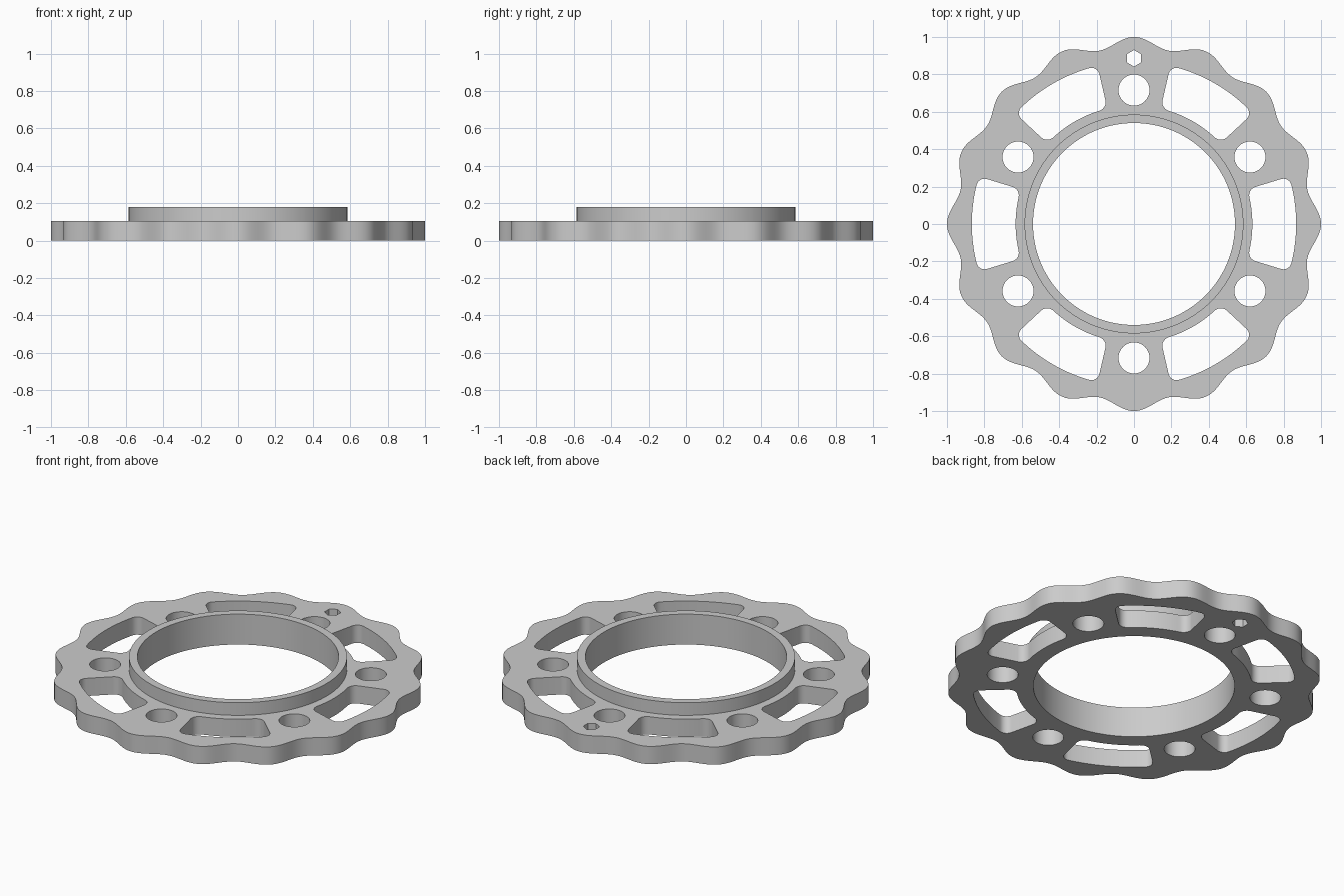
import bpy
import bmesh
from math import sin, cos, pi, radians

cube = bpy.data.objects.get("Cube")
if cube:
    bpy.data.objects.remove(cube, do_unlink=True)

PLATE_TOP, COLLAR_TOP = 0.105, 0.18
COLLAR_OUT, COLLAR_IN = 0.585, 0.54
LOBES = 16


def polar(r, a):
    return (r * cos(a), r * sin(a))


def circle(r, n, centre=(0, 0), start=0.0):
    return [(centre[0] + r * cos(start + 2 * pi * i / n),
             centre[1] + r * sin(start + 2 * pi * i / n)) for i in range(n)]


def scalloped_rim(n=384):
    angles = [2 * pi * i / n for i in range(n)]
    return [polar(0.9725 + 0.0275 * cos(LOBES * a), a) for a in angles]


def rounded_slot(mid, half=radians(17), r_in=0.633, r_out=0.867, c=0.045):
    """Ring-segment window with radial sides and rounded corners."""
    pts = []
    corners = [(1, r_out, 0), (-1, r_out, 1), (-1, r_in, 2), (1, r_in, 3)]
    for side, r_edge, quarter in corners:
        r_mid = r_edge - c if r_edge == r_out else r_edge + c
        a_mid = side * (half - c / r_edge)
        for i in range(7):
            t = (quarter + i / 6) * pi / 2
            pts.append(polar(r_mid + c * sin(t), mid + a_mid + c * cos(t) / r_edge))
        # long arcs between the corners
        if quarter in (0, 2):
            for i in range(1, 16):
                pts.append(polar(r_edge, mid + a_mid * (1 - i / 8)))
    return pts


def add_loop(bm, pts):
    verts = [bm.verts.new((x, y, 0)) for x, y in pts]
    edges = [bm.edges.new((v, verts[i - 1])) for i, v in enumerate(verts)]
    return verts, edges


def raise_faces(bm, faces, height):
    result = bmesh.ops.extrude_face_region(bm, geom=faces)["geom"]
    for v in result:
        if isinstance(v, bmesh.types.BMVert):
            v.co.z += height
    return [f for f in result if isinstance(f, bmesh.types.BMFace)]


bm = bmesh.new()

# Outline, windows, bolt holes and hexagonal hole of the plate
outlines = [scalloped_rim()]
for k in range(6):
    outlines.append(rounded_slot(k * pi / 3))
    outlines.append(circle(0.083, 48, polar(0.716, pi / 6 + k * pi / 3)))
outlines.append(circle(0.044, 6, (0, 0.886), pi / 2))
edges = []
for pts in outlines:
    edges += add_loop(bm, pts)[1]
outer, outer_edges = add_loop(bm, circle(COLLAR_OUT, 128))
bmesh.ops.triangle_fill(bm, use_beauty=True, edges=edges + outer_edges, normal=(0, 0, 1))

# Flat band that carries the collar
inner, _ = add_loop(bm, circle(COLLAR_IN, 128))
for i in range(len(outer)):
    bm.faces.new((outer[i - 1], outer[i], inner[i], inner[i - 1]))

# Thicken the plate, then raise the collar from its inner band
top = raise_faces(bm, bm.faces[:], PLATE_TOP)
middle = (COLLAR_OUT + COLLAR_IN) / 2
band = [f for f in top if len(f.verts) == 4
        and abs(f.calc_center_median().xy.length - middle) < 0.01]
raise_faces(bm, band, COLLAR_TOP - PLATE_TOP)
bmesh.ops.recalc_face_normals(bm, faces=bm.faces[:])

mesh = bpy.data.meshes.new("scalloped_flange")
bm.to_mesh(mesh)
bm.free()
flange = bpy.data.objects.new("scalloped_flange", mesh)
bpy.context.collection.objects.link(flange)

# Plain grey metal
grey = bpy.data.materials.new("grey")
grey.use_nodes = True
colour = (0.6, 0.6, 0.6, 1)
grey.diffuse_color = colour
grey.node_tree.nodes["Principled BSDF"].inputs["Base Color"].default_value = colour
mesh.materials.append(grey)

bpy.ops.object.select_all(action='DESELECT')
flange.select_set(True)
bpy.context.view_layer.objects.active = flange
bpy.ops.object.shade_smooth_by_angle(angle=radians(30))
